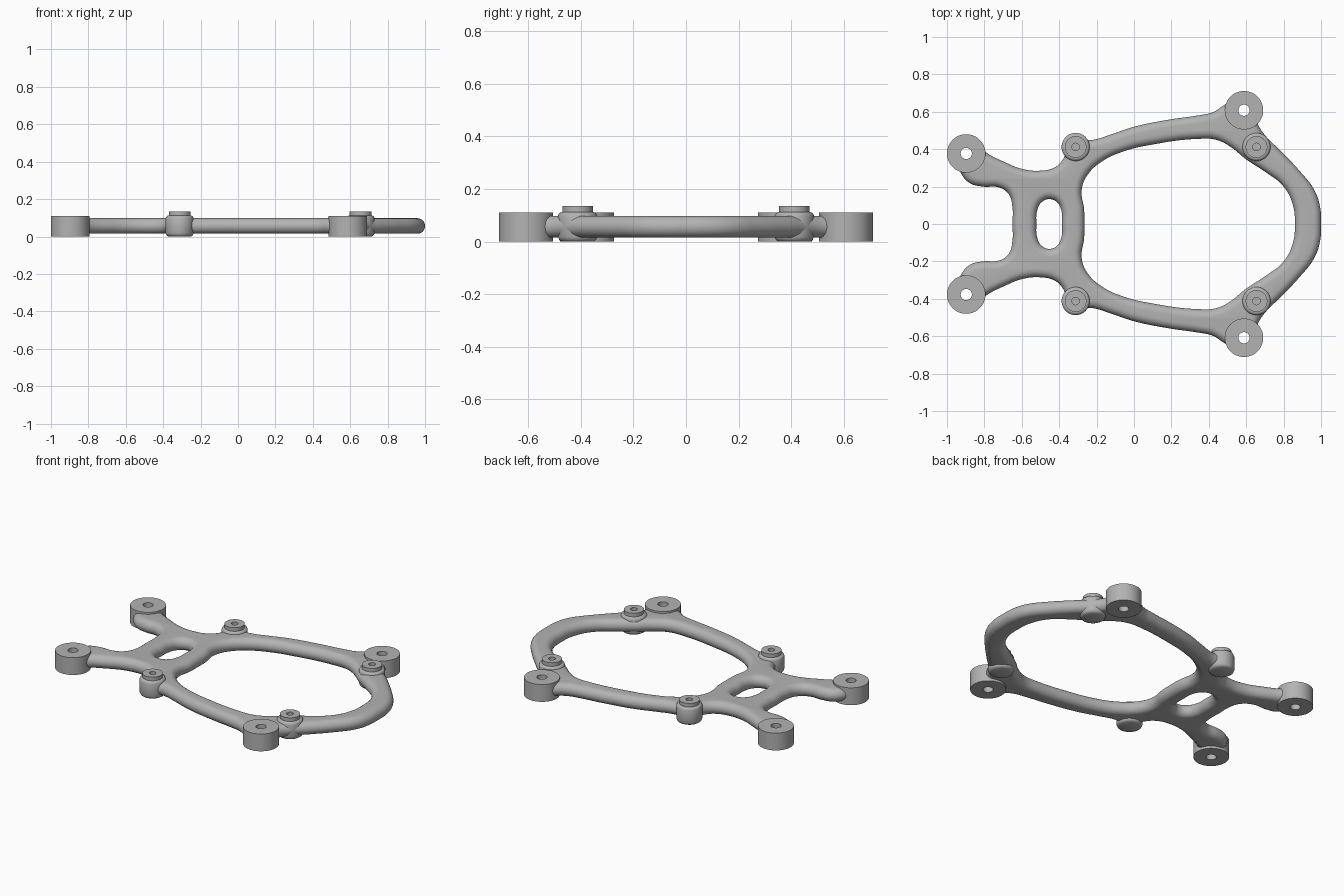
import bpy, bmesh, math
from mathutils import Vector

if "Cube" in bpy.data.objects:
    bpy.data.objects.remove(bpy.data.objects["Cube"], do_unlink=True)

grey = bpy.data.materials.new("matte grey")
grey.use_nodes = True
grey.diffuse_color = (0.45, 0.45, 0.45, 1)
grey.node_tree.nodes["Principled BSDF"].inputs["Base Color"].default_value = grey.diffuse_color


def add(name, mesh, angle=40):
    obj = bpy.data.objects.new(name, mesh)
    bpy.context.collection.objects.link(obj)
    mesh.materials.clear()
    mesh.materials.append(grey)
    bpy.ops.object.select_all(action='DESELECT')
    obj.select_set(True)
    bpy.context.view_layer.objects.active = obj
    bpy.ops.object.shade_smooth_by_angle(angle=math.radians(angle))
    return obj


def lathe(name, profile, x, y, sides=48):
    """Spin a closed (radius, height) profile round a vertical axis."""
    bm = bmesh.new()
    rings = []
    for i in range(sides):
        a = math.tau * i / sides
        rings.append([bm.verts.new((x + r * math.cos(a), y + r * math.sin(a), z)) for r, z in profile])
    n = len(profile)
    for i in range(sides):
        p, q = rings[i], rings[(i + 1) % sides]
        for j in range(n):
            k = (j + 1) % n
            bm.faces.new((p[j], q[j], q[k], p[k]))
    bmesh.ops.remove_doubles(bm, verts=bm.verts, dist=1e-5)
    bmesh.ops.recalc_face_normals(bm, faces=bm.faces)
    mesh = bpy.data.meshes.new(name)
    bm.to_mesh(mesh)
    bm.free()
    return add(name, mesh)


# Half outlines, mirrored across y = 0
outer = [(1, 0), (.995, .09), (.965, .18), (.88, .29), (.78, .395), (.7, .475),
         (.66, .54), (.645, .62), (.58, .665), (.5, .645), (.42, .597), (.34, .58),
         (.2, .56), (0, .52), (-.12, .48), (-.22, .45), (-.3, .45), (-.36, .4),
         (-.38, .345), (-.42, .305), (-.5, .285), (-.6, .295), (-.7, .335),
         (-.78, .375), (-.84, .42), (-.92, .42), (-.955, .36), (-.93, .28),
         (-.88, .22), (-.81, .2), (-.72, .195), (-.67, .16), (-.65, .09), (-.65, 0)]
window = [(.86, 0), (.85, .1), (.8, .2), (.7, .28), (.6, .345), (.52, .41), (.44, .45),
          (.34, .455), (.1, .425), (-.05, .39), (-.17, .335), (-.25, .26),
          (-.28, .18), (-.267, .08), (-.265, 0)]
slot = [(-.385, 0), (-.388, .07), (-.41, .115), (-.453, .133),
        (-.495, .115), (-.518, .07), (-.522, 0)]

# Rounded frame: filled flat curve with a full round edge
HALF = 0.0415
curve = bpy.data.curves.new("frame_outline", 'CURVE')
curve.dimensions = '2D'
curve.fill_mode = 'BOTH'
curve.bevel_depth = HALF
curve.bevel_resolution = 5
curve.offset = -HALF
curve.resolution_u = 6
for half in (outer, window, slot):
    loop = half + [(x, -y) for x, y in half[-2:0:-1]]
    spline = curve.splines.new('BEZIER')
    spline.bezier_points.add(len(loop) - 1)
    spline.use_cyclic_u = True
    for point, (x, y) in zip(spline.bezier_points, loop):
        point.co = (x, y, 0.0565)
        point.handle_left_type = point.handle_right_type = 'AUTO'
source = bpy.data.objects.new("frame_outline", curve)
bpy.context.collection.objects.link(source)
bpy.context.view_layer.update()
mesh = bpy.data.meshes.new_from_object(source.evaluated_get(bpy.context.evaluated_depsgraph_get()))
bpy.data.objects.remove(source)
bm = bmesh.new()
bm.from_mesh(mesh)
bmesh.ops.translate(bm, verts=bm.verts,
                    vec=Vector((0, 0, 0.0565 - sum(v.co.z for v in bm.verts) / len(bm.verts))))
bmesh.ops.remove_doubles(bm, verts=bm.verts, dist=1e-4)
bmesh.ops.recalc_face_normals(bm, faces=bm.faces)
bm.to_mesh(mesh)
bm.free()
frame = add("frame", mesh)

# Corner posts with through holes, and raised mounting pads
post = [(.03, 0), (.103, 0), (.103, .11), (.03, .11)]
pad = [(0, 0), (.06, 0), (.07, .006), (.075, .018), (.075, .098), (.071, .107), (.062, .112),
       (.058, .112), (.058, .135), (.02, .135), (.02, .115), (0, .115)]
cutter = [(0, -.1), (.034, -.1), (.034, .2), (0, .2)]
for side, s in (("left", 1), ("right", -1)):
    for end, x, y in (("inner", -.897, .377), ("outer", .588, .608)):
        lathe(f"{end}_post_{side}", post, x, y * s)
        hole = lathe(f"hole_cutter_{end}_{side}", cutter, x, y * s)
        hole.hide_render = True
        hole.hide_set(True)
        cut = frame.modifiers.new("bolt hole", 'BOOLEAN')
        cut.operation = 'DIFFERENCE'
        cut.object = hole
    for end, x in (("inner", -.312), ("outer", .655)):
        lathe(f"{end}_pad_{side}", pad, x, .412 * s)
